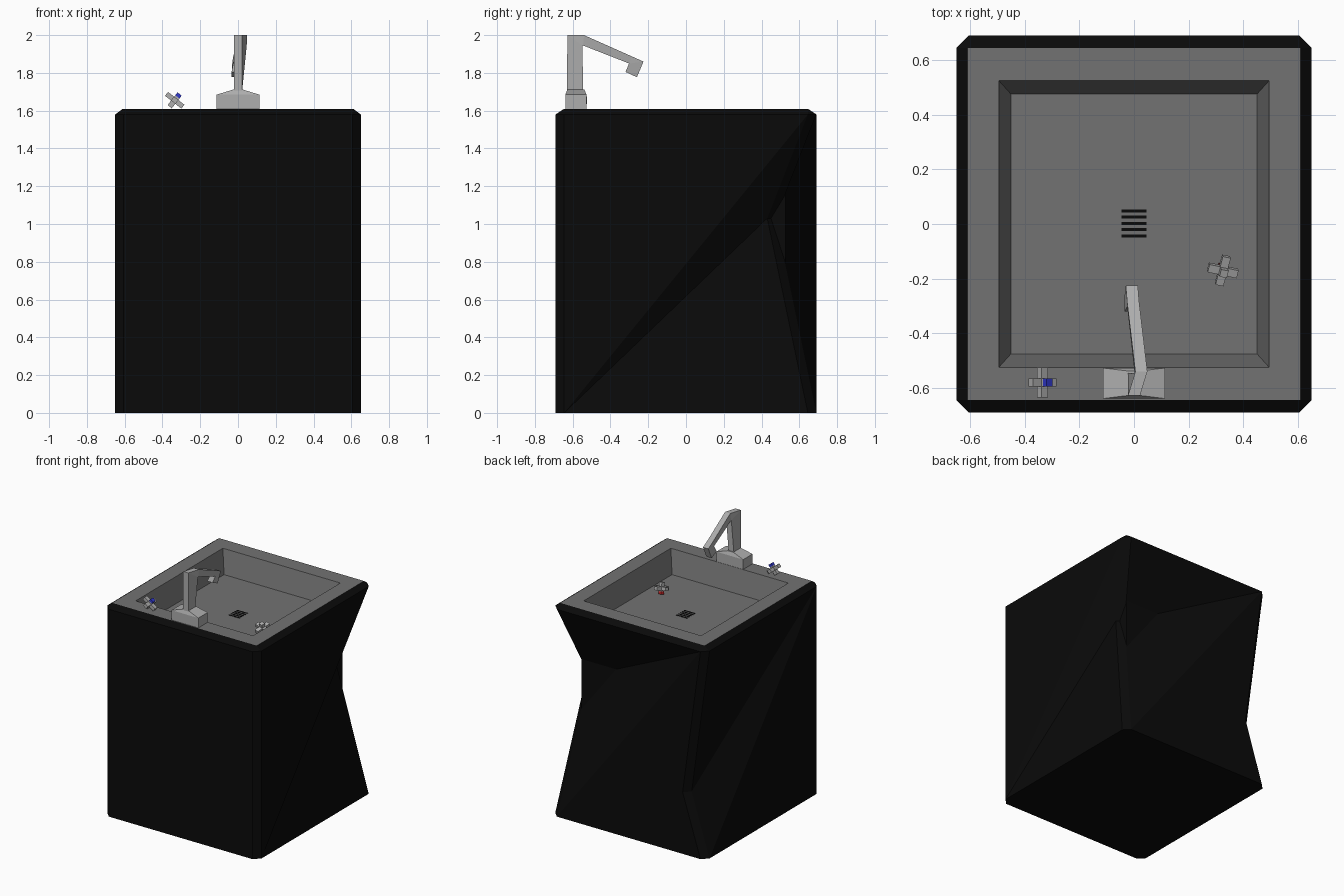
import bpy, bmesh
from math import radians
from mathutils import Matrix, Euler

if "Cube" in bpy.data.objects:
    bpy.data.objects.remove(bpy.data.objects["Cube"])


def material(name, rgb):
    m = bpy.data.materials.new(name)
    m.diffuse_color = (*rgb, 1)
    m.use_nodes = True
    m.node_tree.nodes["Principled BSDF"].inputs["Base Color"].default_value = m.diffuse_color
    return m


BLACK = material("black", (0.003, 0.003, 0.003))
STONE = material("dark_grey", (0.17, 0.17, 0.17))
METAL = material("metal", (0.42, 0.42, 0.42))
BLUE = material("blue", (0.03, 0.04, 0.6))
RED = material("red", (0.6, 0.02, 0.02))
CORNERS = [(1, -1), (1, 1), (-1, 1), (-1, -1)]


def finish(name, bm, mats=(), recalc=True):
    bmesh.ops.remove_doubles(bm, verts=bm.verts, dist=1e-5)
    if recalc:
        bmesh.ops.recalc_face_normals(bm, faces=bm.faces)
    me = bpy.data.meshes.new(name)
    bm.to_mesh(me)
    bm.free()
    for m in mats:
        me.materials.append(m)
    ob = bpy.data.objects.new(name, me)
    bpy.context.collection.objects.link(ob)
    return ob


def loft(bm, rings, cap_start=True, cap_end=True):
    """Skin a stack of closed rings with quads."""
    vs = [[bm.verts.new(p) for p in r] for r in rings]
    for a, b in zip(vs, vs[1:]):
        for i in range(len(a)):
            j = (i + 1) % len(a)
            bm.faces.new((a[i], a[j], b[j], b[i]))
    if cap_start:
        bm.faces.new(vs[0][::-1])
    if cap_end:
        bm.faces.new(vs[-1])


def rect(x, y, z, cx=0, cy=0):
    return [(cx + sx * x, cy + sy * y, z) for sx, sy in CORNERS]


def box(bm, center, size, mat=0):
    r = bmesh.ops.create_cube(bm, size=1, matrix=Matrix.Translation(center) @ Matrix.Diagonal((*size, 1)))
    for f in {f for v in r["verts"] for f in v.link_faces}:
        f.material_index = mat


def body_ring(z, moves={}):
    """Chamfered rectangle; moves gives a corner's (dx, dy, z)."""
    pts = []
    for sx, sy in CORNERS:
        dx, dy, zz = moves.get((sx, sy), (0, 0, z))
        px = (0.65 * sx + dx, 0.645 * sy + dy, zz)
        py = (0.605 * sx + dx, 0.69 * sy + dy, zz)
        pts += [px, py] if sx * sy > 0 else [py, px]
    return pts


# cabinet with two dented rear corners
bm = bmesh.new()
dents = {(1, 1): (-0.12, -0.215, 1.03), (-1, 1): (0.15, 0, 0.47)}
low, mid, high = (body_ring(z, m) for z, m in ((0, {}), (0.8, dents), (1.58, {})))
rim = [p for p in rect(0.61, 0.645, 1.61) for _ in range(2)]


def face(*pts):
    bm.faces.new([bm.verts.new(p) for p in pts])


face(*low[::-1])
for i in range(8):
    j = (i + 1) % 8
    face(high[i], high[j], rim[j], *([] if rim[i] == rim[j] else [rim[i]]))
    if i == 1:            # right panel: flat front half, creased rear half
        face(low[1], high[2], high[1])
        face(low[1], low[2], mid[2])
        face(low[1], mid[2], high[2])
    elif i == 5:          # left panel
        face(low[5], low[6], high[6])
        face(low[5], high[6], mid[5])
        face(mid[5], high[6], high[5])
    elif i == 3:          # back panel
        face(low[3], low[4], mid[4])
        face(low[3], mid[4], high[4])
        face(low[3], high[4], mid[3])
        face(mid[3], high[4], high[3])
    elif i in (2, 4):     # dented corner strips
        face(low[i], low[j], mid[j], mid[i])
        face(mid[i], mid[j], high[j], high[i])
    else:                 # front panel and straight front corners
        face(low[i], low[j], high[j], high[i])
finish("cabinet", bm, [BLACK])

# inner box showing through the dent
bm = bmesh.new()
loft(bm, [rect(0.51, 0.527, 0.6), rect(0.51, 0.527, 1.25)])
finish("inner_box", bm, [BLACK])

# counter and sunken basin
bm = bmesh.new()
loft(bm, [rect(0.61, 0.645, 1.61), rect(0.495, 0.525, 1.61), rect(0.45, 0.475, 1.44)], cap_start=False)
finish("basin", bm, [STONE], recalc=False)

# drain slots
bm = bmesh.new()
for i in range(5):
    box(bm, (0, -0.044 + 0.023 * i, 1.44), (0.092, 0.011, 0.004))
finish("drain_slots", bm, [BLACK])

# tap base
bm = bmesh.new()
cy = -0.583
loft(bm, [rect(0.113, 0.056, 1.61, 0, cy), rect(0.113, 0.056, 1.685, 0, cy),
          rect(0.024, 0.045, 1.712, 0, cy)])
finish("tap_base", bm, [METAL])

# tap neck, arm and nozzle: square sections (back x y z, front x y z)
sections = [(0, -0.63, 1.705, 0, -0.545, 1.705), (0, -0.628, 2.0, 0.024, -0.548, 1.945),
            (0.027, -0.54, 2.0, 0.024, -0.545, 1.945), (-0.003, -0.286, 1.887, -0.003, -0.302, 1.85),
            (-0.008, -0.225, 1.86, -0.003, -0.302, 1.849), (-0.012, -0.26, 1.777, -0.012, -0.32, 1.805)]
bm = bmesh.new()
loft(bm, [[(x - 0.022, a, b), (x + 0.022, a, b), (u + 0.022, c, d), (u - 0.022, c, d)]
          for x, a, b, u, c, d in sections])
finish("tap_spout", bm, [METAL])


# cross handles with coloured caps
def handle(name, loc, rot, cap):
    bm = bmesh.new()
    box(bm, (0, 0, 0), (0.11, 0.03, 0.026))
    box(bm, (0, 0, 0), (0.03, 0.11, 0.026))
    box(bm, (0, 0, -0.01), (0.028, 0.028, 0.066))
    box(bm, (0, 0, 0.032), (0.028, 0.028, 0.02), 1)
    ob = finish(name, bm, [METAL, cap])
    ob.location = loc
    ob.rotation_euler = Euler([radians(a) for a in rot])


handle("cold_handle", (-0.335, -0.58, 1.655), (0, 38, 0), BLUE)
handle("hot_handle", (0.325, -0.17, 1.487), (195, 10, -12), RED)
